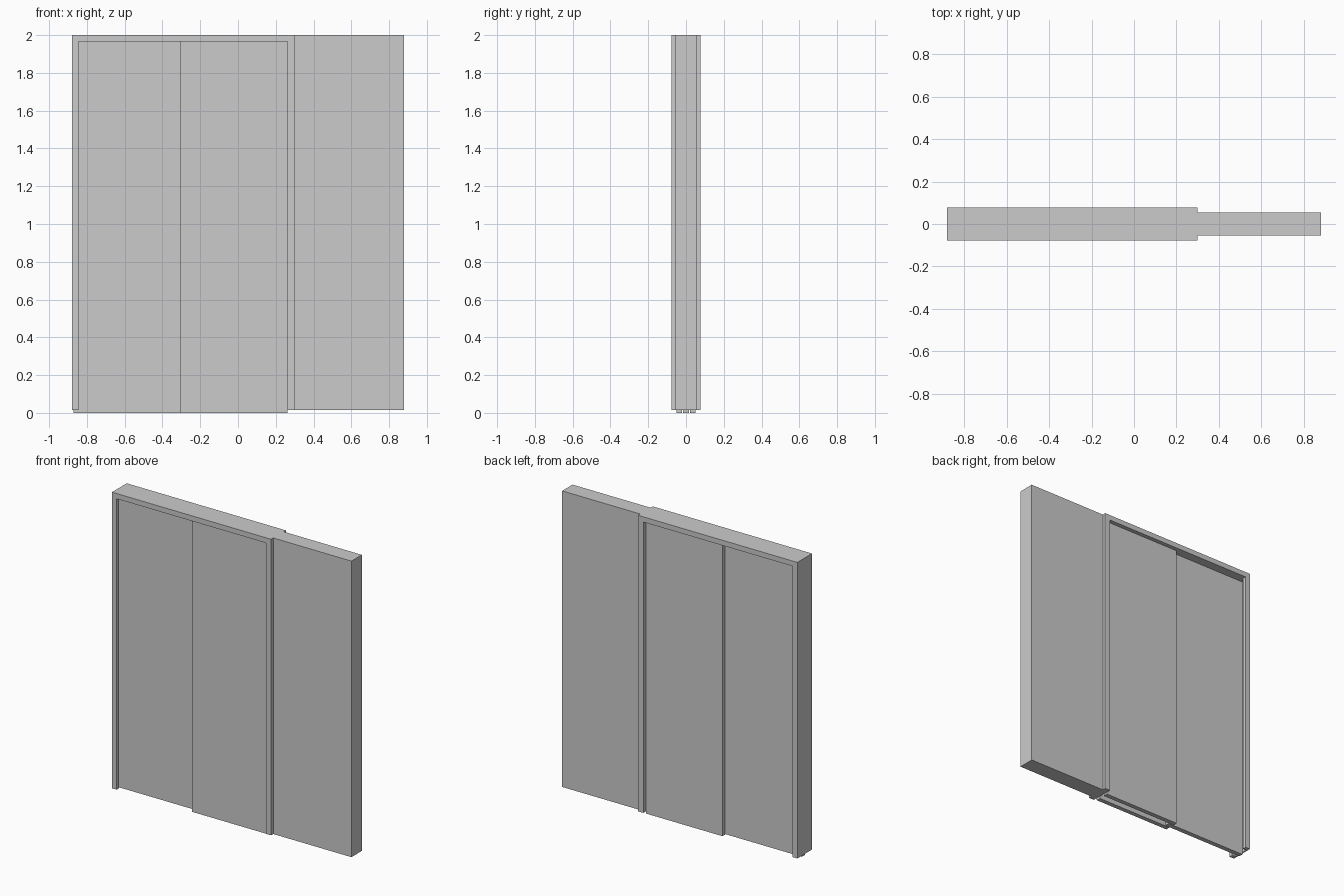
import bpy, bmesh

if "Cube" in bpy.data.objects:
    bpy.data.objects.remove(bpy.data.objects["Cube"])

FLOOR_GAP, TOP, HEAD = 0.015, 2.0, 1.965
D, LIP, POCKET = 0.078, 0.053, 0.055   # frame half depth, lip inner face, pocket half depth


def extrude(name, profile, z0, z1):
    """Extrude a closed plan-view outline from z0 to z1."""
    bm = bmesh.new()
    face = bm.faces.new([bm.verts.new((x, y, z0)) for x, y in profile])
    res = bmesh.ops.extrude_face_region(bm, geom=[face])
    verts = [v for v in res["geom"] if isinstance(v, bmesh.types.BMVert)]
    bmesh.ops.translate(bm, verts=verts, vec=(0, 0, z1 - z0))
    bmesh.ops.recalc_face_normals(bm, faces=bm.faces)
    mesh = bpy.data.meshes.new(name)
    bm.to_mesh(mesh)
    bm.free()
    obj = bpy.data.objects.new(name, mesh)
    bpy.context.collection.objects.link(obj)
    return obj


def box(name, x0, x1, y0, y1, z0, z1):
    return extrude(name, [(x0, y0), (x1, y0), (x1, y1), (x0, y1)], z0, z1)


# Closing jamb: C-shaped channel that receives the leading door
extrude("closing_jamb", [(-0.88, -D), (-0.845, -D), (-0.845, -LIP), (-0.87, -LIP),
                         (-0.87, LIP), (-0.845, LIP), (-0.845, D), (-0.88, D)],
        FLOOR_GAP, HEAD)

# Header across the opening
box("header", -0.88, 0.30, -D, D, HEAD, TOP)

# Jamb at the pocket mouth
box("pocket_jamb", 0.262, 0.30, -D, D, FLOOR_GAP, HEAD)

# Wall pocket beside the opening
box("wall_pocket", 0.30, 0.88, -POCKET, POCKET, FLOOR_GAP, TOP)

# Leading door slides between the two trailing leaves
box("leading_door", -0.87, -0.27, -0.016, 0.016, 0, HEAD)
for side, name in ((-1, "trailing_door_front"), (1, "trailing_door_back")):
    y0, y1 = sorted((side * 0.02, side * 0.05))
    box(name, -0.305, 0.262, y0, y1, 0, HEAD)
